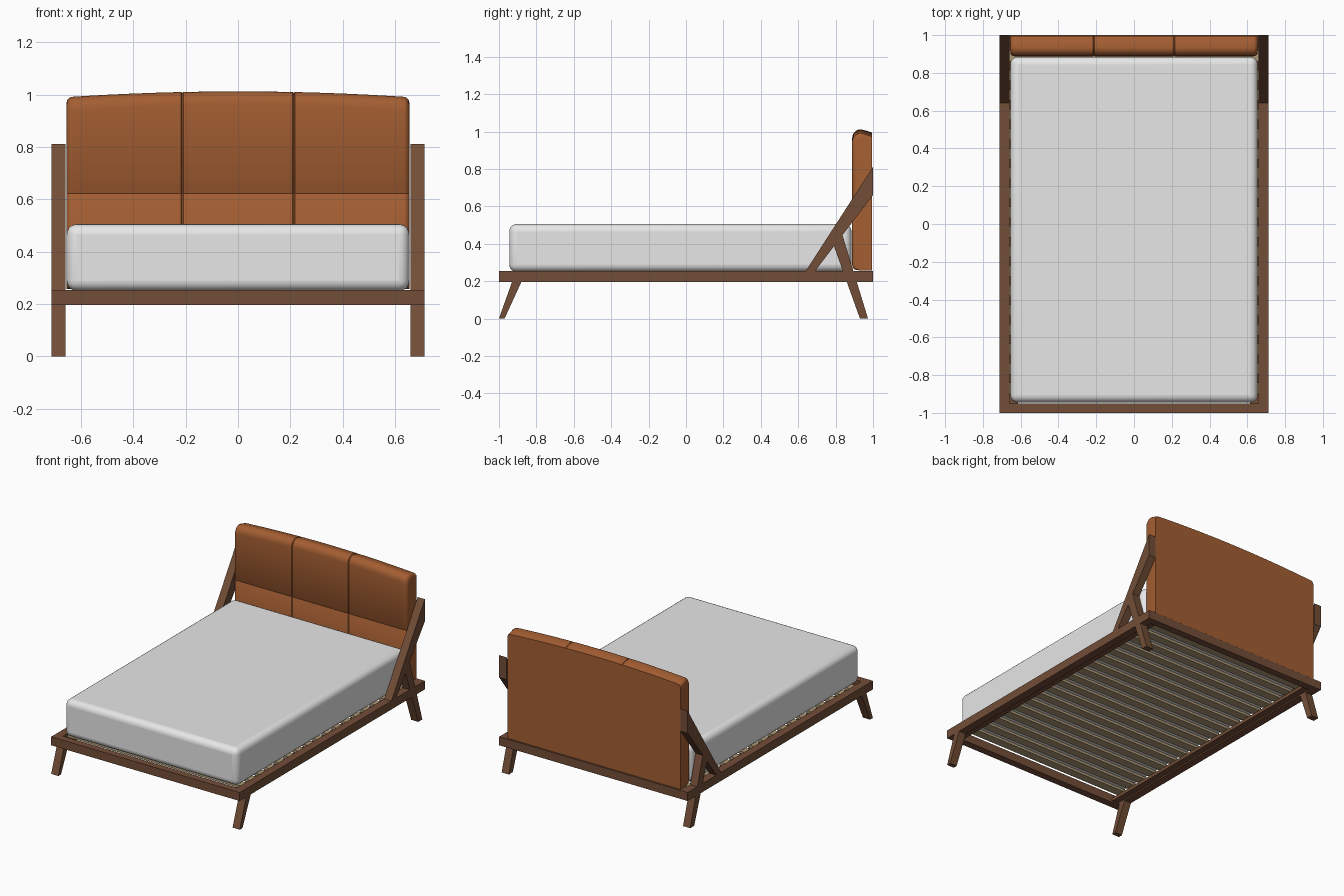
import bpy, bmesh, math

if "Cube" in bpy.data.objects:
    bpy.data.objects.remove(bpy.data.objects["Cube"])


def material(name, color):
    m = bpy.data.materials.new(name)
    m.diffuse_color = (*color, 1)
    m.use_nodes = True
    m.node_tree.nodes["Principled BSDF"].inputs["Base Color"].default_value = m.diffuse_color
    return m


WOOD = material("walnut wood", (0.17, 0.075, 0.038))
LEATHER = material("tan leather", (0.37, 0.112, 0.032))
FABRIC = material("white fabric", (0.82, 0.82, 0.82))
SLAT = material("slat wood", (0.42, 0.32, 0.18))


def finish(name, bm, mat):
    bmesh.ops.recalc_face_normals(bm, faces=bm.faces)
    me = bpy.data.meshes.new(name)
    bm.to_mesh(me)
    bm.free()
    me.materials.append(mat)
    ob = bpy.data.objects.new(name, me)
    bpy.context.collection.objects.link(ob)
    return ob


def smooth(ob, angle):
    bpy.ops.object.select_all(action='DESELECT')
    ob.select_set(True)
    bpy.context.view_layer.objects.active = ob
    bpy.ops.object.shade_smooth_by_angle(angle=math.radians(angle))


def box(name, x0, x1, y0, y1, z0, z1, mat):
    bm = bmesh.new()
    bmesh.ops.create_cube(bm, size=1)
    for v in bm.verts:
        v.co.x = x0 if v.co.x < 0 else x1
        v.co.y = y0 if v.co.y < 0 else y1
        v.co.z = z0 if v.co.z < 0 else z1
    return finish(name, bm, mat)


def loft(name, sections, mat):
    """Skin closed sections of equal length and cap both ends."""
    bm = bmesh.new()
    rings = [[bm.verts.new(p) for p in s] for s in sections]
    n = len(rings[0])
    for a, b in zip(rings, rings[1:]):
        for i in range(n):
            j = (i + 1) % n
            bm.faces.new((a[i], a[j], b[j], b[i]))
    bm.faces.new(rings[0])
    bm.faces.new(rings[-1])
    return finish(name, bm, mat)


def side_plate(name, profile, x0, x1):
    return loft(name, [[(x, y, z) for y, z in profile] for x in (x0, x1)], WOOD)


# Frame rails
Z0, Z1 = 0.196, 0.254
IN, OUT = 0.659, 0.713
box("front_rail", -0.6, 0.6, -1, -0.95, Z0, Z1, WOOD)
box("back_rail", -IN, IN, 0.95, 1, Z0, Z1, WOOD)

# Left and right sides: rail, corner block, slat ledge, legs, slanted brace
for side, s in (("left", -1), ("right", 1)):
    a, b = sorted((IN * s, OUT * s))
    box(side + "_rail", a, b, -1, 1, Z0, Z1, WOOD)
    c, d = sorted((0.6 * s, IN * s))
    box(side + "_corner_block", c, d, -1, -0.95, Z0, Z1, WOOD)
    c, d = sorted((0.615 * s, IN * s))
    box(side + "_slat_ledge", c, d, -0.95, 0.95, 0.205, 0.228, WOOD)
    side_plate(side + "_front_leg",
               [(-1, 0), (-0.97, 0), (-0.88, Z0), (-0.93, Z0)], a, b)
    side_plate(side + "_rear_leg",
               [(0.93, 0), (0.973, 0), (0.834, 0.455), (0.79, 0.39)], a, b)
    side_plate(side + "_brace",
               [(0.64, Z1), (0.69, Z1), (1, 0.66), (1, 0.812)], a, b)

# Slats
COUNT = 18
for i in range(COUNT):
    y = -0.87 + i * 1.76 / (COUNT - 1)
    box(f"slat_{i + 1}", -IN, IN, y - 0.03, y + 0.03, 0.228, 0.245, SLAT)

# Mattress
mattress = box("mattress", -0.655, 0.655, -0.945, 0.885, 0.25, 0.505, FABRIC)
bev = mattress.modifiers.new("round", 'BEVEL')
bev.width, bev.segments = 0.04, 5
smooth(mattress, 40)

# Headboard: padded section swept across, pinched at the seams and rounded at the ends
HALF, R, SEAM = 0.655, 0.022, 0.213


def section(x, inset):
    top = 1.012 - 0.022 * (x / HALF) ** 2 - inset
    front = 0.888 + inset
    pts = [(0.995, 0.258), (0.925, 0.258)]
    pts += [(front + 0.03 * (1 - math.sin(t)), 0.288 - 0.03 * math.cos(t))
            for t in (0.4, 0.8, 1.2, math.pi / 2)]
    pts += [(front, 0.619), (front + 0.002, 0.622), (front, 0.625), (front, 0.9)]
    pts += [(front + 0.045 * (1 - math.cos(t)), top - 0.05 * (1 - math.sin(t)))
            for t in (0, 0.3, 0.6, 0.9, 1.2, math.pi / 2)]
    pts += [(0.965, top - 0.008), (0.995, top - 0.018)]
    return [(x, y, z) for y, z in pts]


stations = {}
for k in range(13):
    x = -0.6 + k * 0.1
    stations[x] = 0
for s in (-1, 1):
    for t in (0, 0.3, 0.6, 0.9, 1.2, math.pi / 2):
        stations[s * (HALF - R * (1 - math.sin(t)))] = R * (1 - math.cos(t))
    for off, inset in ((-0.004, 0), (0, 0.004), (0.004, 0)):
        stations[s * SEAM + off] = inset
headboard = loft("headboard", [section(x, stations[x]) for x in sorted(stations)], LEATHER)
smooth(headboard, 35)
